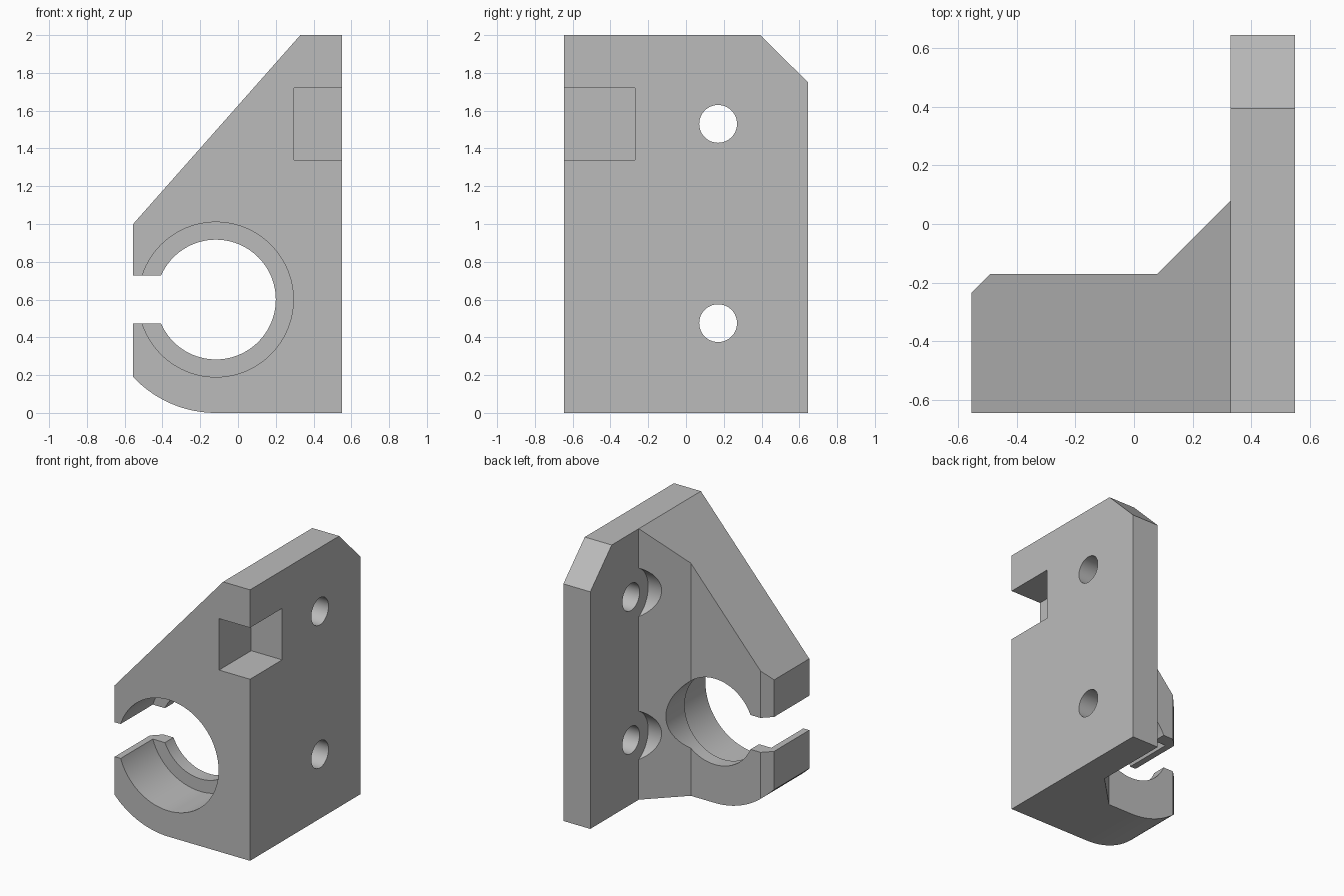
import bpy, bmesh, math
from mathutils import Vector

cube = bpy.data.objects.get("Cube")
if cube:
    bpy.data.objects.remove(cube, do_unlink=True)

# One plain grey material
grey = bpy.data.materials.new("plain_grey")
grey.use_nodes = True
colour = (0.5, 0.5, 0.5, 1)
grey.diffuse_color = colour
grey.node_tree.nodes["Principled BSDF"].inputs["Base Color"].default_value = colour


def prism(name, outline, axis, low, high):
    """Extrude a 2D outline along an axis; outline is in the other two axes, in order."""
    def place(p, depth):
        co = list(p)
        co.insert("xyz".index(axis), depth)
        return Vector(co)
    bm = bmesh.new()
    base = bm.faces.new([bm.verts.new(place(p, low)) for p in outline])
    side = bmesh.ops.extrude_face_region(bm, geom=[base])["geom"]
    move = place((0, 0), high - low)
    bmesh.ops.translate(bm, vec=move, verts=[v for v in side if isinstance(v, bmesh.types.BMVert)])
    bmesh.ops.recalc_face_normals(bm, faces=bm.faces)
    mesh = bpy.data.meshes.new(name)
    bm.to_mesh(mesh)
    bm.free()
    mesh.materials.append(grey)
    obj = bpy.data.objects.new(name, mesh)
    bpy.context.collection.objects.link(obj)
    return obj


def arc(u, v, radius, start=0, sweep=360, steps=96):
    count = steps if sweep == 360 else steps + 1
    angles = [math.radians(start + sweep * i / steps) for i in range(count)]
    return [(u + radius * math.cos(a), v + radius * math.sin(a)) for a in angles]


def rect(u0, u1, v0, v1):
    return [(u0, v0), (u1, v0), (u1, v1), (u0, v1)]


def combine(target, tool, operation="DIFFERENCE"):
    tool.hide_render = True
    mod = target.modifiers.new("cut", "BOOLEAN")
    mod.operation, mod.solver, mod.object = operation, "EXACT", tool
    bpy.context.view_layer.objects.active = target
    bpy.ops.object.modifier_apply(modifier=mod.name)
    bpy.data.objects.remove(tool, do_unlink=True)


LEFT, RIGHT, WALL = -0.555, 0.55, 0.33
FRONT, BACK, ARM_BACK, STEP = -0.645, 0.645, -0.17, -0.27
BORE_X, BORE_Z = -0.117, 0.6

# Plan of clamp arm, diagonal web and mounting wall
bracket = prism("clamp_bracket", [
    (LEFT, FRONT), (RIGHT, FRONT), (RIGHT, BACK), (WALL, BACK), (WALL, 0.08),
    (0.08, ARM_BACK), (-0.49, ARM_BACK), (LEFT, ARM_BACK - 0.065)], "z", -0.2, 2.2)

# Side silhouette: rounded underside and sloping top
silhouette = arc(BORE_X, BORE_Z, 0.6, 180, 90, 32) + [
    (0.8, 0), (0.8, 2), (WALL, 2), (-0.717, 0.817)]
combine(bracket, prism("silhouette", silhouette, "y", -1, 1), "INTERSECT")

# Bevelled upper rear corner of the wall
combine(bracket, prism("corner_cut", [(0.295, 2.1), (0.745, 1.65), (0.745, 2.1)], "x", 0, 1))

# Stepped bore and the slot that opens it
combine(bracket, prism("bore", arc(BORE_X, BORE_Z, 0.317), "y", -1, 1))
combine(bracket, prism("counterbore", arc(BORE_X, BORE_Z, 0.41), "y", -1, STEP))
combine(bracket, prism("slot", rect(-1, -0.2, 0.473, 0.727), "y", -1, 1))

# Square pocket in the front corner
combine(bracket, prism("pocket", rect(0.297, 0.8, 1.34, 1.72), "y", -1, STEP))

# Screw holes with head clearance cut into the web
for z in (0.475, 1.53):
    combine(bracket, prism("screw_hole", arc(0.17, z, 0.1, steps=64), "x", 0.1, 0.8))
    combine(bracket, prism("head_clearance", arc(0.17, z, 0.2, steps=64), "x", 0, WALL))

bpy.ops.object.select_all(action="DESELECT")
bracket.select_set(True)
bpy.context.view_layer.objects.active = bracket
bpy.ops.object.shade_smooth_by_angle()
